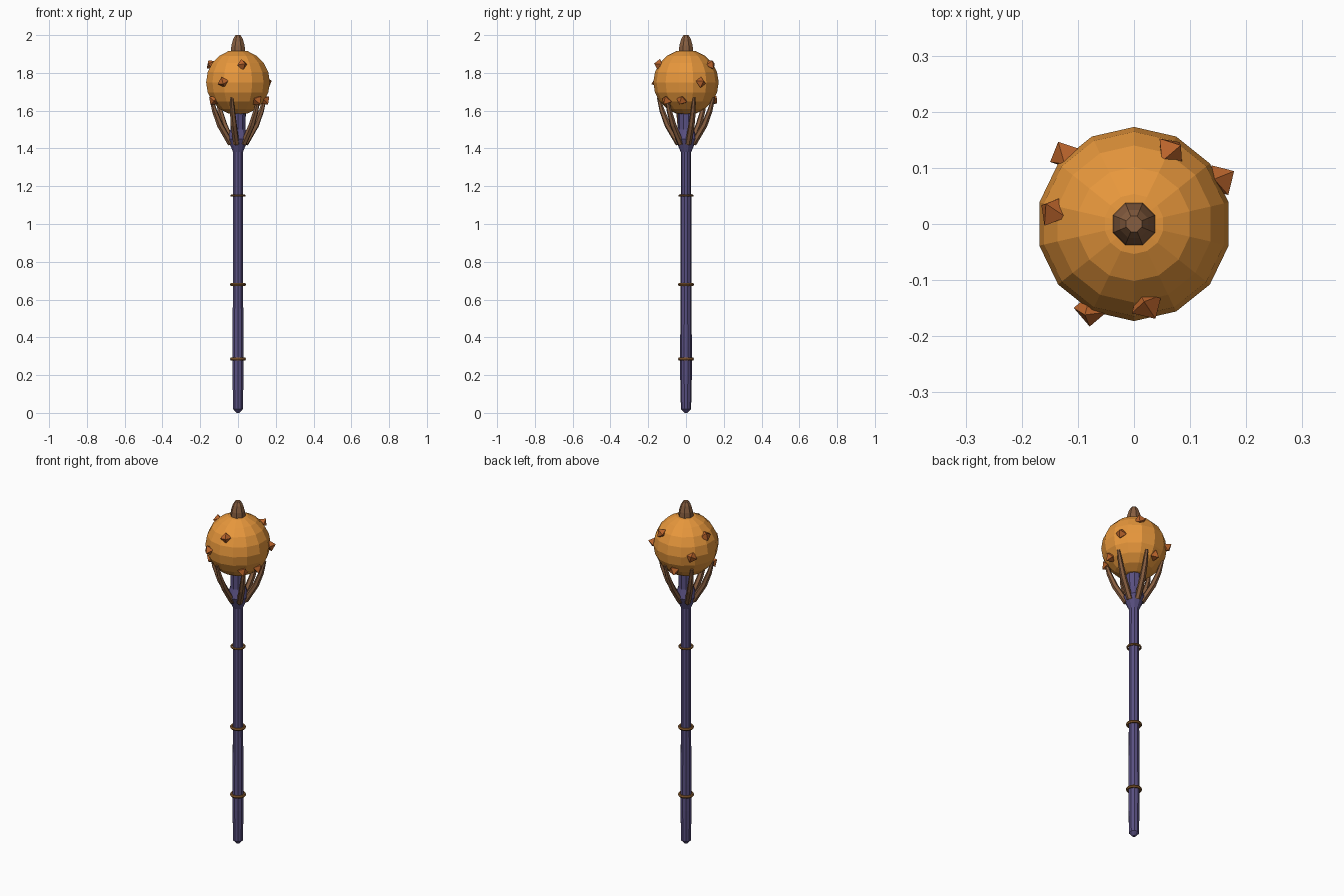
import bpy, bmesh, math, random
from mathutils import Vector, Matrix, Euler

if "Cube" in bpy.data.objects:
    bpy.data.objects.remove(bpy.data.objects["Cube"])

random.seed(4)


def material(name, rgb):
    m = bpy.data.materials.new(name)
    m.diffuse_color = (*rgb, 1)
    m.use_nodes = True
    m.node_tree.nodes["Principled BSDF"].inputs["Base Color"].default_value = m.diffuse_color
    return m


PURPLE = material("purple_wood", (0.10, 0.08, 0.22))
ORANGE = material("orange_orb", (0.80, 0.31, 0.045))
RUST = material("rust_studs", (0.50, 0.13, 0.025))
BROWN = material("brown_horn", (0.24, 0.11, 0.05))
BRONZE = material("bronze", (0.26, 0.11, 0.03))


def finish(name, bm, mat):
    bmesh.ops.recalc_face_normals(bm, faces=bm.faces)
    me = bpy.data.meshes.new(name)
    bm.to_mesh(me)
    bm.free()
    me.materials.append(mat)
    ob = bpy.data.objects.new(name, me)
    bpy.context.collection.objects.link(ob)
    return ob


def bridge(bm, rings):
    for a, b in zip(rings, rings[1:]):
        n = len(a)
        for i in range(n):
            bm.faces.new((a[i], a[(i + 1) % n], b[(i + 1) % n], b[i]))


def lathe(name, profile, sides, mat):
    bm = bmesh.new()
    rings = [[bm.verts.new((r * math.cos(t), r * math.sin(t), z))
              for t in (math.tau * (i + 0.5) / sides for i in range(sides))]
             for r, z in profile]
    bridge(bm, rings)
    bm.faces.new(rings[0])
    bm.faces.new(rings[-1])
    return finish(name, bm, mat)


# Shaft with flared cup and neck under the orb
lathe("shaft", [(0.008, 0.0), (0.027, 0.02), (0.031, 0.2), (0.031, 0.35),
                (0.028, 0.7), (0.028, 1.1), (0.027, 1.38), (0.058, 1.45),
                (0.042, 1.50), (0.043, 1.60)], 10, PURPLE)

# Orb
bm = bmesh.new()
bmesh.ops.create_uvsphere(bm, u_segments=14, v_segments=10, radius=0.173,
                          matrix=Matrix.Translation((0, 0, 1.75)))
finish("orb", bm, ORANGE)

# Finial
lathe("finial", [(0.041, 1.915), (0.038, 1.945), (0.027, 1.98), (0.015, 2.0)], 8, BROWN)

# Collars
for k, (z, minor) in enumerate([(0.285, 0.008), (0.68, 0.008), (1.15, 0.006)]):
    bpy.ops.mesh.primitive_torus_add(major_segments=16, minor_segments=6, major_radius=0.035,
                                     minor_radius=minor, location=(0, 0, z))
    ob = bpy.context.object
    ob.name = f"collar_{k + 1}"
    ob.data.materials.append(BRONZE)

# Prongs: six tapered claws curving up round the orb
path = [(0.04, 1.425, 0.017), (0.10, 1.525, 0.017), (0.13, 1.60, 0.014), (0.15, 1.67, 0.008)]
for k in range(6):
    rot = Matrix.Rotation(math.radians(17 + 60 * k), 3, 'Z')
    bm = bmesh.new()
    rings = []
    for i, (r, z, w) in enumerate(path):
        a, b = path[max(i - 1, 0)], path[min(i + 1, 3)]
        d = Vector((b[0] - a[0], 0, b[1] - a[1])).normalized()
        u = Vector((d.z, 0, -d.x))
        rings.append([bm.verts.new(rot @ (Vector((r, 0, z)) + u * w * math.cos(t)
                                          + Vector((0, w * math.sin(t), 0))))
                      for t in (math.tau * j / 6 for j in range(6))])
    bridge(bm, rings)
    bm.faces.new(rings[0])
    bm.faces.new(rings[-1])
    finish(f"prong_{k + 1}", bm, BROWN)

# Studs: octahedra spiralling round the orb in three bands
for k, dz in enumerate([0.093] * 3 + [0.0] * 3 + [-0.095] * 4):
    t = math.radians(63 + 108 * k)
    r = math.sqrt(0.172 ** 2 - dz ** 2)
    pos = Vector((r * math.cos(t), r * math.sin(t), 1.75 + dz))
    turn = Euler([random.uniform(-0.5, 0.5) for _ in range(3)]).to_matrix()
    aim = (pos - Vector((0, 0, 1.75))).to_track_quat('Z', 'Y').to_matrix() @ turn
    bm = bmesh.new()
    for axis in range(3):
        for s in (-0.031, 0.031):
            v = Vector((0, 0, 0))
            v[axis] = s
            bm.verts.new(pos + aim @ v)
    bmesh.ops.convex_hull(bm, input=bm.verts)
    finish(f"stud_{k + 1}", bm, RUST)
